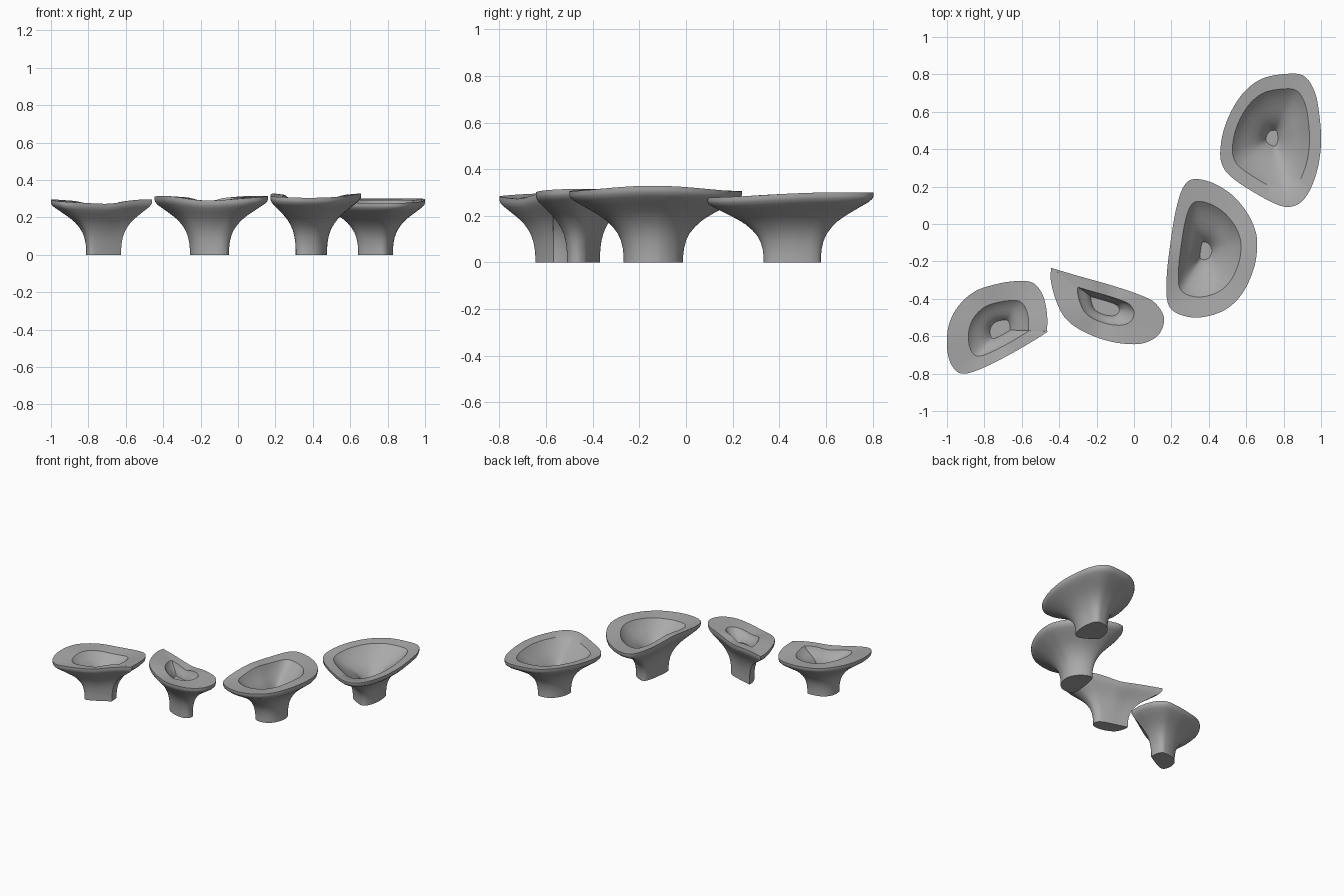
import bpy, bmesh, math
from mathutils import Vector

cube = bpy.data.objects.get("Cube")
if cube:
    bpy.data.objects.remove(cube, do_unlink=True)

grey = bpy.data.materials.new("stone grey")
grey.use_nodes = True
grey.diffuse_color = (0.4, 0.4, 0.4, 1)
grey.node_tree.nodes["Principled BSDF"].inputs["Base Color"].default_value = (0.4, 0.4, 0.4, 1)

STEM = 0.345          # foot size relative to the rim outline
STEPS = 6             # curve samples between outline points
# Outer flare: (fraction of rim height, fraction of the way from foot to rim)
FLARE = [(0, 0), (.1, 0), (.2, .015), (.31, .05), (.41, .11), (.5, .2), (.59, .32),
         (.66, .45), (.72, .58), (.79, .74), (.86, .9), (.91, .98), (.95, 1), (1, 1)]
# Inner hollow: (fraction of the way from lip to floor, fraction of depth)
HOLLOW = [(.1, .12), (.25, .27), (.45, .42), (.65, .57), (.8, .71), (.92, .87), (1, 1)]


def smooth_outline(points):
    """Closed Catmull-Rom curve through the outline points."""
    pts = [Vector(p) for p in points]
    n, out = len(pts), []
    for i in range(n):
        a, b, c, d = (pts[(i + k) % n] for k in (-1, 0, 1, 2))
        for s in range(STEPS):
            t = s / STEPS
            out.append(0.5 * (2 * b + (c - a) * t + (2 * a - 5 * b + 4 * c - d) * t ** 2
                              + (3 * b - a - 3 * c + d) * t ** 3))
    return out


def make_bowl(name, outline, centre, height, wave, tilt, lip, floor, depth):
    centre = Vector(centre)
    curve = smooth_outline(outline)
    bm = bmesh.new()

    def rim_height(p):
        # Gently saddle-shaped rim, raised towards both sides
        angle = math.atan2(p.y - centre.y, p.x - centre.x)
        return height + wave * math.cos(2 * angle) + tilt * math.sin(angle)

    def ring(scale, level):
        return [bm.verts.new((*(centre + (p - centre) * scale), level(rim_height(p))))
                for p in curve]

    # Outside from foot to rim, then the lip, then the hollow
    rings = [ring(STEM + (1 - STEM) * f, lambda r, k=k: r * k) for k, f in FLARE]
    rings.append(ring(lip, lambda r: r - 0.008))
    base = height - depth
    for f, k in HOLLOW:
        rings.append(ring(lip + (floor - lip) * f,
                          lambda r, k=k: (r - 0.008) * (1 - k) + base * k))
    n = len(curve)
    for low, high in zip(rings, rings[1:]):
        for i in range(n):
            j = (i + 1) % n
            bm.faces.new((low[i], low[j], high[j], high[i]))
    bm.faces.new(rings[0])
    bm.faces.new(rings[-1])
    bmesh.ops.recalc_face_normals(bm, faces=bm.faces)

    mesh = bpy.data.meshes.new(name)
    bm.to_mesh(mesh)
    bm.free()
    mesh.materials.append(grey)
    obj = bpy.data.objects.new(name, mesh)
    bpy.context.collection.objects.link(obj)
    bpy.ops.object.select_all(action='DESELECT')
    obj.select_set(True)
    bpy.context.view_layer.objects.active = obj
    bpy.ops.object.shade_smooth_by_angle(angle=math.radians(35))


make_bowl(
    "right_bowl",
    [(-.54, -.315), (-.62, -.305), (-.73, -.32), (-.85, -.36), (-.94, -.44), (-.99, -.54),
     (-1, -.66), (-.975, -.755), (-.92, -.8), (-.82, -.775), (-.65, -.69), (-.475, -.585),
     (-.465, -.565), (-.466, -.47), (-.49, -.375)],
    centre=(-.712, -.565), height=.285, wave=.012, tilt=0, lip=.6, floor=.2, depth=.1)

make_bowl(
    "middle_right_bowl",
    [(-.438, -.235), (-.425, -.24), (-.29, -.28), (-.13, -.325), (.02, -.375), (.11, -.42),
     (.16, -.5), (.14, -.58), (.085, -.625), (0, -.643), (-.14, -.625), (-.28, -.57),
     (-.37, -.5), (-.42, -.4), (-.445, -.3), (-.443, -.24)],
    centre=(-.158, -.44), height=.303, wave=.013, tilt=0, lip=.5, floor=.25, depth=.08)

make_bowl(
    "middle_left_bowl",
    [(.32, .24), (.42, .22), (.525, .155), (.605, .06), (.65, -.04), (.658, -.13),
     (.64, -.24), (.58, -.37), (.485, -.46), (.35, -.5), (.235, -.48), (.18, -.42),
     (.175, -.28), (.195, -.1), (.225, .08), (.265, .2)],
    centre=(.38, -.145), height=.317, wave=.012, tilt=0, lip=.69, floor=.13, depth=.18)

make_bowl(
    "left_bowl",
    [(.82, .803), (.91, .79), (.965, .71), (.99, .59), (1, .43), (.975, .27), (.915, .14),
     (.835, .092), (.73, .12), (.54, .235), (.47, .32), (.465, .43), (.5, .56), (.575, .69),
     (.68, .775)],
    centre=(.738, .46), height=.292, wave=.004, tilt=.012, lip=.765, floor=.12, depth=.17)
